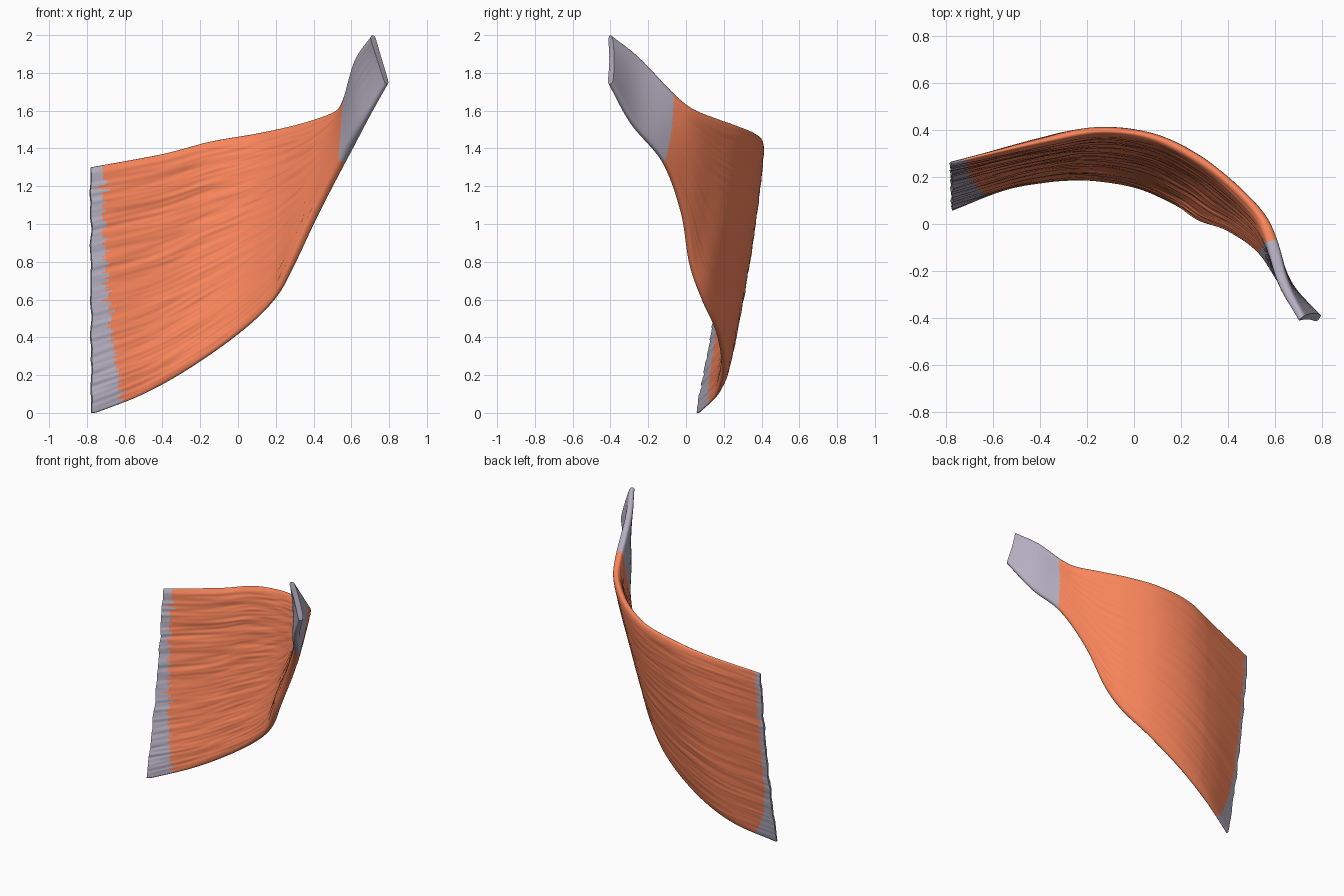
import bpy, math
from mathutils import Vector, noise

if "Cube" in bpy.data.objects:
    bpy.data.objects.remove(bpy.data.objects["Cube"])

NU, NV = 170, 200

# Matching points along the upper and lower borders, attachment to tendon end
TOP = [(-.78, .26, 1.30), (-.4, .35, 1.37), (-.15, .395, 1.435), (.08, .37, 1.475), (.27, .28, 1.515),
       (.43, .155, 1.56), (.54, .035, 1.61), (.585, -.065, 1.69), (.635, -.25, 1.88), (.71, -.402, 1.998)]
LOW = [(-.775, .06, -.008), (-.5, .165, .10), (-.25, .20, .24), (0, .168, .418), (.18, .09, .59),
       (.28, .025, .77), (.41, -.022, 1.05), (.55, -.12, 1.32), (.665, -.285, 1.525), (.79, -.402, 1.74)]
TENDON_U = 7 / 9


def spline(points, u):
    n = len(points) - 1
    i = min(int(u * n), n - 1)
    t = u * n - i
    p = [Vector(q) for q in points]
    p1, p2 = p[i], p[i + 1]
    p0 = p[i - 1] if i else 2 * p1 - p2
    p3 = p[i + 2] if i + 2 <= n else 2 * p2 - p1
    return .5 * (2 * p1 + (p2 - p0) * t + (2 * p0 - 5 * p1 + 4 * p2 - p3) * t * t
                 + (3 * p1 - p0 - 3 * p2 + p3) * t ** 3)


def sheet_point(low, top, u, v):
    p = low.lerp(top, v)
    p.y += .022 * math.sin(math.pi * v) * (1 - u * .6)
    return p


def fibre(u, v, side):
    # Long streaks running along the muscle
    return (noise.noise((u * 6, v * 24, side * 9)) * .007
            + noise.noise((u * 10 + 4, v * 60, side * 9)) * .004)


us = [i / NU for i in range(NU + 1)]
vs = [.55 * t + .45 * (1 - math.cos(math.pi * t)) / 2 for t in (j / NV for j in range(NV + 1))]
lows, tops = [spline(LOW, u) for u in us], [spline(TOP, u) for u in us]

# Closed rings: front surface going up, back surface coming down
verts, ring_v = [], vs + vs[-2:0:-1]
R = len(ring_v)
for i, u in enumerate(us):
    a, b = max(i - 1, 0), min(i + 1, NU)
    half = .012 + .015 * min(1, u / .15) * min(1, (1.12 - u) / .3)
    # Streaks flatten where the sheet narrows towards the tendon
    width = min(1, (tops[i] - lows[i]).length / 1.2) ** 1.6
    for k, v in enumerate(ring_v):
        p = sheet_point(lows[i], tops[i], u, v)
        du = sheet_point(lows[b], tops[b], us[b], v) - sheet_point(lows[a], tops[a], us[a], v)
        dv = sheet_point(lows[i], tops[i], u, min(v + .01, 1)) - sheet_point(lows[i], tops[i], u, max(v - .01, 0))
        n = du.cross(dv).normalized()
        side = 1 if k <= NV else -1
        rim = math.sqrt(max(0, 1 - abs(2 * v - 1) ** 14))
        amount = width if side == 1 else .5 * width
        p += n * side * rim * (half + amount * fibre(u, v, side))
        # Ragged attachment edge
        p.x += .01 * noise.noise((v * 14, 3, 1)) * max(0, 1 - u / .05)
        p.z = max(p.z, 0)
        verts.append(p)

faces = [(i * R + k, (i + 1) * R + k, (i + 1) * R + (k + 1) % R, i * R + (k + 1) % R)
         for i in range(NU) for k in range(R)]
side_count = len(faces)
# End caps
for base in (0, NU * R):
    for j in range(NV):
        q = [base + j, base + j + 1, base + (R - j - 1) % R, base + (R - j) % R]
        q = list(dict.fromkeys(q))
        faces.append(q if base == 0 else q[::-1])

mesh = bpy.data.meshes.new("muscle_sheet")
mesh.from_pydata(verts, [], faces)
for name, colour in (("muscle", (.95, .235, .105, 1)), ("tendon", (.46, .43, .53, 1))):
    mat = bpy.data.materials.new(name)
    mat.diffuse_color = colour
    mat.use_nodes = True
    mat.node_tree.nodes["Principled BSDF"].inputs["Base Color"].default_value = mat.diffuse_color
    mesh.materials.append(mat)

# Jagged pale attachment strip on the left, pale tendon on the right
for f, poly in enumerate(mesh.polygons):
    poly.use_smooth = f < side_count
    if f >= side_count:
        poly.material_index = 1
        continue
    i, k = divmod(f, R)
    v = ring_v[k]
    jag = noise.noise((v * 60, 7, 2)) + .6 * noise.noise((v * 130, 1, 5))
    if k < NV:
        left = .016 + .045 * (1 - v) ** 2.5 + .014 * jag
    else:  # the back shows the strip mostly at the lower corner
        left = .006 + .05 * (1 - v) ** 7 + .006 * jag
    right = TENDON_U + .006 * jag
    poly.material_index = int(us[i] < left or us[i] > right)
mesh.validate()
mesh.update()

muscle = bpy.data.objects.new("muscle_sheet", mesh)
bpy.context.collection.objects.link(muscle)
